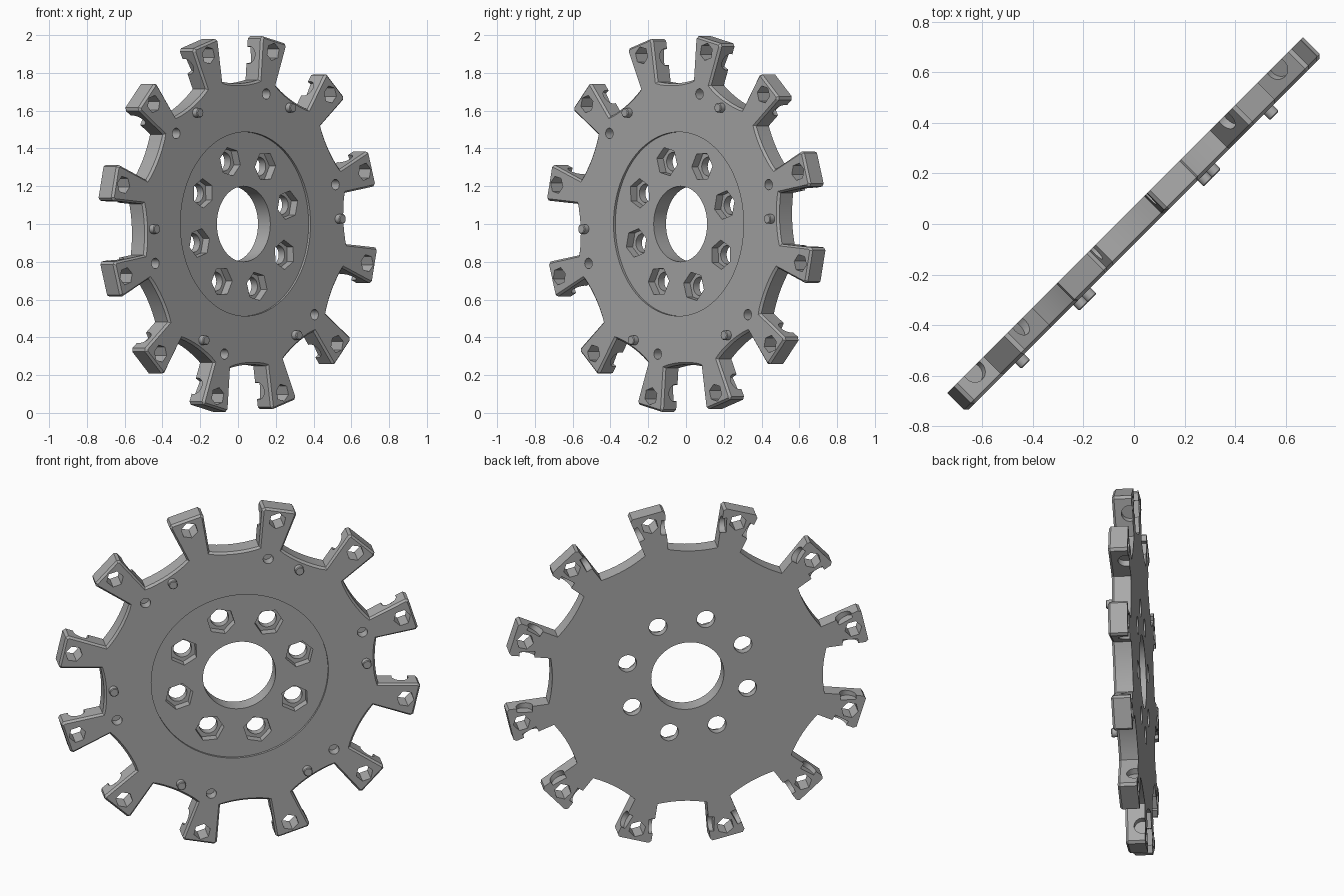
import bpy
import bmesh
from math import radians, sin, cos, pi
from mathutils import Matrix, Vector

cube = bpy.data.objects.get("Cube")
if cube:
    bpy.data.objects.remove(cube, do_unlink=True)

BACK, FRONT, CHAMFER = -0.05, 0.056, 0.012
TURN = radians(2.2)
STEP = radians(30)
S = 0.5 ** 0.5
# Stands the flat wheel upright and turns it diagonally
STAND = Matrix(((S, 0, S, 0), (S, 0, -S, 0), (0, 1, 0, 1), (0, 0, 0, 1)))

grey = bpy.data.materials.new("plain grey")
grey.use_nodes = True
grey.diffuse_color = (0.4, 0.4, 0.4, 1)
grey.node_tree.nodes["Principled BSDF"].inputs["Base Color"].default_value = grey.diffuse_color


def polar(r, a):
    return Vector((r * cos(a), r * sin(a)))


def place(t, r, a):
    """Point r outwards and t sideways in a frame turned to angle a."""
    return polar(r, a) + polar(t, a + pi / 2)


def ring(center, r, sides, start=0):
    return [center + polar(r, start + 2 * pi * i / sides) for i in range(sides)]


def prism(bm, points, low, high):
    face = bm.faces.new([bm.verts.new((p.x, p.y, low)) for p in points])
    face.normal_flip()
    out = bmesh.ops.extrude_face_region(bm, geom=[face], use_keep_orig=True)
    for v in out["geom"]:
        if isinstance(v, bmesh.types.BMVert):
            v.co.z = high
    return next(f for f in out["geom"] if isinstance(f, bmesh.types.BMFace))


def make_object(name, bm):
    bmesh.ops.recalc_face_normals(bm, faces=bm.faces)
    bm.transform(STAND)
    mesh = bpy.data.meshes.new(name)
    bm.to_mesh(mesh)
    bm.free()
    mesh.materials.append(grey)
    obj = bpy.data.objects.new(name, mesh)
    bpy.context.collection.objects.link(obj)
    return obj


# Wheel outline: flared arms with shallow scallops between them
outline = []
arm = [(-0.065, 0.768), (-0.097, 0.985), (-0.085, 1.0)]
arm += [(-t, r) for t, r in reversed(arm)]
for k in range(12):
    a = TURN + STEP * (k + 0.5)
    outline += [place(t, r, a) for t, r in arm]
    for i in range(1, 10):
        t = 0.136 * (i / 5 - 1)
        outline.append(place(t, 0.745 + 0.757 * t * t, a + STEP / 2))

bm = bmesh.new()
cap = prism(bm, outline, BACK, FRONT - CHAMFER)
bmesh.ops.recalc_face_normals(bm, faces=bm.faces)
bmesh.ops.inset_region(bm, faces=[cap], thickness=CHAMFER, depth=0)
for v in cap.verts:
    v.co.z = FRONT
wheel = make_object("wheel_body", bm)

# Through holes: centre bore, bolt holes and hexagonal arm holes
holes = bmesh.new()
sockets = bmesh.new()
prism(holes, ring(Vector((0, 0)), 0.2, 64), -0.2, 0.2)
for k in range(8):
    a = radians(16.9 + 45 * k)
    prism(holes, ring(polar(0.345, a), 0.05, 32), -0.2, 0.2)
    prism(sockets, ring(polar(0.345, a), 0.078, 6, a), -0.005, 0.2)
for k in range(12):
    a = TURN + STEP * (k + 0.5)
    prism(holes, ring(polar(0.935, a), 0.047, 6, a), -0.2, 0.2)

# Blind alignment holes in front of every other arm
for k in range(6):
    prism(sockets, ring(polar(0.706, TURN + STEP * (2 * k + 0.5)), 0.028, 24), 0.0, 0.2)

# Shallow round recess on the front
recess = bmesh.new()
prism(recess, ring(Vector((0, 0)), 0.487, 96), FRONT - 0.014, 0.2)

# Axle pockets in the arm sides, open to the back
axles = bmesh.new()
for k in range(12):
    a = TURN + STEP * k
    c = polar(0.89, a)
    matrix = (Matrix.Translation((c.x, c.y, -0.035)) @ Matrix.Rotation(a, 4, "Z")
              @ Matrix.Rotation(pi / 2, 4, "X"))
    bmesh.ops.create_cone(axles, cap_ends=True, segments=32, radius1=0.045,
                          radius2=0.045, depth=0.36, matrix=matrix)

cutters = [make_object(n, b) for n, b in (
    ("recess_cutter", recess), ("socket_cutter", sockets),
    ("hole_cutter", holes), ("axle_cutter", axles))]
for cutter in cutters:
    cutter.hide_render = True
    mod = wheel.modifiers.new(cutter.name, "BOOLEAN")
    mod.operation = "DIFFERENCE"
    mod.solver = "EXACT"
    mod.object = cutter

# Apply the cuts and discard the cutters
bpy.context.view_layer.update()
graph = bpy.context.evaluated_depsgraph_get()
cut_mesh = bpy.data.meshes.new_from_object(wheel.evaluated_get(graph))
wheel.modifiers.clear()
wheel.data = cut_mesh
for cutter in cutters:
    bpy.data.objects.remove(cutter, do_unlink=True)

# Alignment pegs between the alignment holes
bm = bmesh.new()
for k in range(6):
    center = polar(0.696, TURN + 2 * STEP * k)
    top = prism(bm, ring(center, 0.025, 24), FRONT - 0.02, FRONT + 0.03)
    bmesh.ops.recalc_face_normals(bm, faces=bm.faces)
    bmesh.ops.inset_region(bm, faces=[top], thickness=0.004, depth=0.004)
pegs = make_object("alignment_pegs", bm)

# Smooth the round walls, keep the corners sharp
bpy.ops.object.select_all(action="DESELECT")
for obj in (wheel, pegs):
    obj.select_set(True)
bpy.context.view_layer.objects.active = wheel
bpy.ops.object.shade_smooth_by_angle(angle=radians(25))
